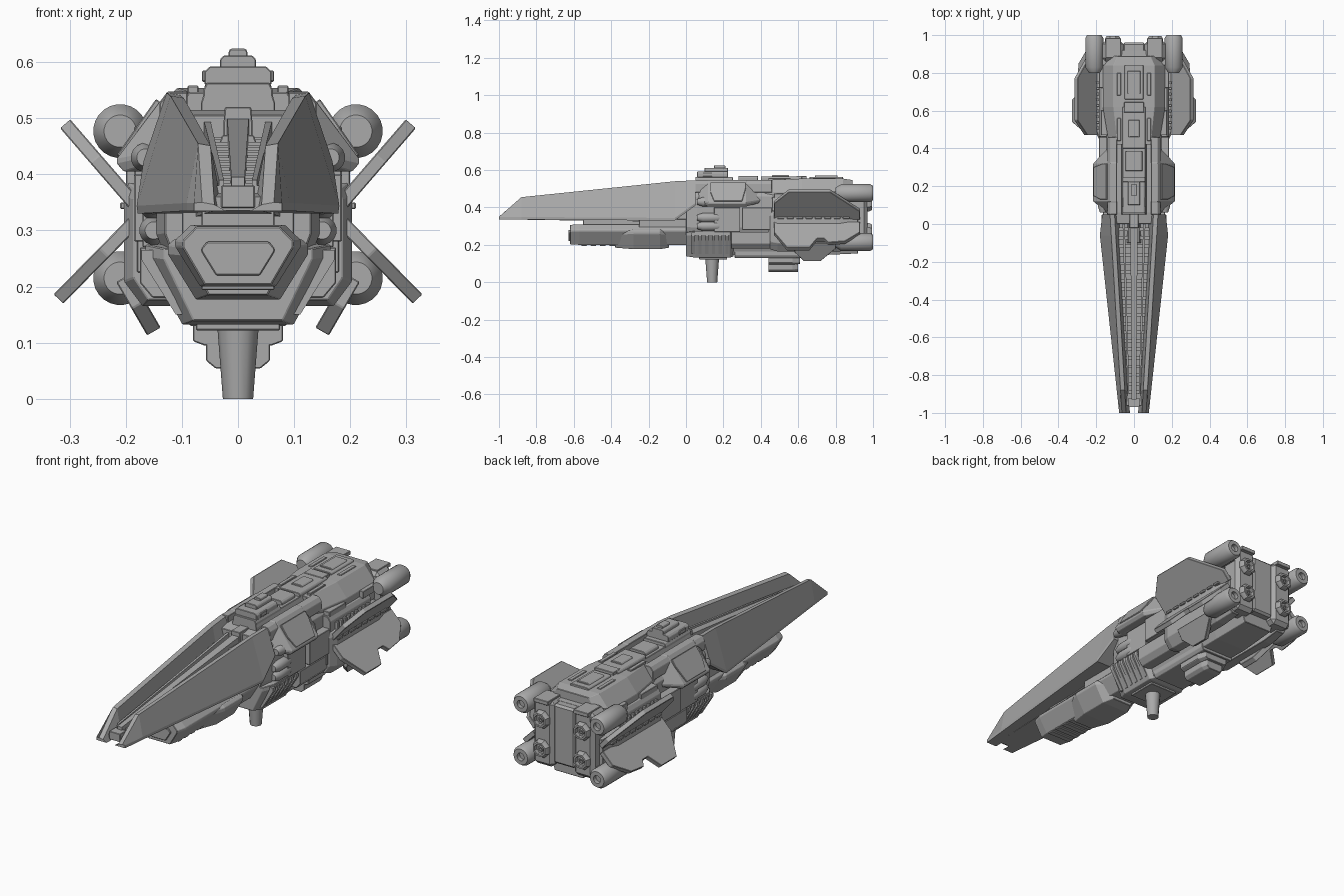
import bpy, bmesh, math
from mathutils import Matrix, Vector

cube = bpy.data.objects.get("Cube")
if cube:
    bpy.data.objects.remove(cube)

hull_grey = bpy.data.materials.new("hull grey")
hull_grey.use_nodes = True
hull_grey.diffuse_color = (.4, .4, .4, 1)
shader = next(node for node in hull_grey.node_tree.nodes if node.type == 'BSDF_PRINCIPLED')
shader.inputs["Base Color"].default_value = hull_grey.diffuse_color


def finish(name, bm, mirror=False, bevel=0, smooth=False):
    bmesh.ops.remove_doubles(bm, verts=bm.verts, dist=.00001)
    bmesh.ops.recalc_face_normals(bm, faces=bm.faces)
    mesh = bpy.data.meshes.new(name)
    bm.to_mesh(mesh)
    bm.free()
    mesh.materials.append(hull_grey)
    if smooth:
        mesh.shade_smooth()
        mesh.set_sharp_from_angle(angle=math.radians(35))
    obj = bpy.data.objects.new(name, mesh)
    bpy.context.collection.objects.link(obj)
    if mirror:
        obj.modifiers.new("mirror", 'MIRROR')
    if bevel:
        chamfer = obj.modifiers.new("chamfer", 'BEVEL')
        chamfer.width, chamfer.segments = bevel, 1


def skin(bm, rings):
    """Join equal closed rings of points with quads and cap both ends."""
    loops = [[bm.verts.new(point) for point in ring] for ring in rings]
    count = len(loops[0])
    for a, b in zip(loops, loops[1:]):
        for i in range(count):
            j = (i + 1) % count
            bm.faces.new((a[i], a[j], b[j], b[i]))
    bm.faces.new(loops[0])
    bm.faces.new(loops[-1])


def body(name, front, back, bottom, top, width, inner=0, crown=1, keel=1, shoulder=.7, hip=.3,
         nose=0, tail=0, pinch=.8, bevel=.002, repeats=1, pitch=0):
    """Eight-sided hull piece, mirrored to both sides if it has an inner edge.
    Crown and keel narrow its top and bottom; nose and tail are pinched end lengths."""
    bm = bmesh.new()
    outline = [(crown, 1), (1, shoulder), (1, hip), (keel, 0)]
    outline += [(0, 0), (0, 1)] if inner else [(-x, z) for x, z in reversed(outline)]
    stations = [(front, pinch if nose else 1), (back, pinch if tail else 1)]
    stations += [(front + nose, 1)] if nose else []
    stations += [(back - tail, 1)] if tail else []
    for n in range(repeats):
        rings = []
        for y, scale in sorted(stations):
            lift = (1 + scale) / 2
            rings.append([(inner + (width - inner) * x * scale, y + n * pitch,
                           bottom + (top - bottom) * (.5 + (z - .5) * lift)) for x, z in outline])
        skin(bm, rings)
    finish(name, bm, inner > 0, bevel)


def wedge(name, y, left, right, bottom, top, mirror=False):
    """Four-sided bar; every argument is a pair of front and back values."""
    bm = bmesh.new()
    skin(bm, [[(a, d, low), (b, d, low), (b, d, high), (a, d, high)]
              for d, a, b, low, high in zip(y, left, right, bottom, top)])
    finish(name, bm, mirror)


def tube(name, centres, radius, front, back, edge=.03, hole=.4, sides=24):
    """Cylinder along y with a chamfered front and a recess in the back, on both sides."""
    profile = [(0, front), (radius * .6, front), (radius, front + edge), (radius, back - edge / 2),
               (radius * .8, back), (radius * hole, back), (radius * hole, back - .02), (0, back - .02)]
    bm = bmesh.new()
    turns = [math.tau * (i + .5) / sides for i in range(sides)]
    for x, z in centres:
        skin(bm, [[(x + r * math.cos(a), y, z + r * math.sin(a)) for a in turns] for r, y in profile])
    finish(name, bm, True, smooth=True)


def fin(name, root, tip, front, back, tip_front, tip_back, lead=.5, trail=.3, notch=None, thick=.024):
    """Flat plate leaning from root to tip in x and z, with cut corners."""
    outline = [(front, 0), (front, lead), (tip_front, 1)]
    if notch:
        outline += [(notch - .06, 1), (notch - .02, .65), (notch + .02, .65), (notch + .04, .8)]
    outline += [(tip_back, .75 if notch else 1), (back, trail), (back, 0)]
    base = Vector((root[0], 0, root[1]))
    span = Vector((tip[0], 0, tip[1])) - base
    normal = span.normalized().cross(Vector((0, 1, 0))) * thick / 2
    bm = bmesh.new()
    skin(bm, [[base + span * s + Vector((0, y, 0)) + normal * k for y, s in outline] for k in (-1, 1)])
    finish(name, bm, True, .002)


# Long prow armour: widths grow steadily aft, the heel is cut upward
bm = bmesh.new()
rings = []
for y, foot, ridge in ((-1, .335, .35), (-.88, .335, .455), (-.06, .33, .54), (.05, .41, .545)):
    aft = y + 1
    tuck = (foot - .33) * .3
    rings.append([(.08 + .105 * aft - tuck, y, foot), (.08 + .107 * aft - tuck, y, foot + .014),
                  (.064 + .06 * aft, y, ridge), (.042 + .058 * aft, y, ridge - .004),
                  (.022 + .04 * aft, y, foot)])
skin(bm, rings)
finish("prow_armour", bm, mirror=True)

# Prow trough with spine, rails and cross ribs
wedge("prow_floor", y=(-.96, .06), left=(-.04, -.09), right=(.04, .09), bottom=(.336, .32), top=(.36, .46))
wedge("prow_spine", y=(-.93, .08), left=(-.012, -.02), right=(.012, .02), bottom=(.35, .45), top=(.395, .51))
wedge("prow_rail", y=(-.9, .06), left=(.025, .05), right=(.034, .062), bottom=(.35, .45), top=(.39, .5),
      mirror=True)
bm = bmesh.new()
rib_count = 22
for i in range(rib_count):
    aft = i / rib_count
    half, low, start = .042 + .05 * aft, .35 + .1 * aft, aft - .9
    skin(bm, [[(-half, y, low), (half, y, low), (half, y, low + .03), (-half, y, low + .03)]
              for y in (start, start + .018)])
finish("prow_ribs", bm)
body("prow_tip_clamp", front=-.97, back=-.92, bottom=.34, top=.38, width=.03)
body("spine_foot", front=-.1, back=.04, bottom=.36, top=.47, width=.04, crown=.7)
body("spine_root", front=-.02, back=.07, bottom=.42, top=.52, width=.026, crown=.9)

# Lower prow with a framed front face
body("lower_prow", front=-.62, back=.02, bottom=.2, top=.31, width=.112, crown=.75, keel=.6,
     shoulder=.75, hip=.65, nose=.05, pinch=.88)
body("front_frame", front=-.628, back=-.6, bottom=.22, top=.28, width=.065, crown=.85, keel=.6,
     shoulder=.8, hip=.7)
body("prow_neck", front=-.55, back=.02, bottom=.28, top=.335, width=.065)
body("prow_collar", front=-.25, back=.02, bottom=.28, top=.338, width=.1)
body("prow_keel", front=-.38, back=-.09, bottom=.177, top=.285, width=.125, crown=.9, keel=.6,
     shoulder=.9, hip=.75, nose=.1, tail=.05, pinch=.7)
body("keel_slats", front=-.56, back=-.53, bottom=.194, top=.21, width=.065, repeats=4, pitch=.05)

# Central hull with shoulder armour and side equipment
body("main_hull", front=0, back=.92, bottom=.145, top=.515, width=.145, crown=.7, keel=.6,
     shoulder=.85, hip=.4, nose=.06, tail=.2, pinch=.9)
body("shoulder_armour", front=.06, back=.4, bottom=.405, top=.548, width=.216, inner=.09, crown=.28,
     keel=.9, shoulder=.16, hip=.1, nose=.06, tail=.08, pinch=.4)
body("shoulder_rail", front=.05, back=.46, bottom=.48, top=.546, width=.14, inner=.09, crown=.7, hip=.5)
fin("shoulder_plate", root=(.14, .53), tip=(.21, .43), front=.13, back=.32, tip_front=.15, tip_back=.3,
    thick=.015)
body("side_locker", front=.15, back=.29, bottom=.27, top=.4, width=.17, inner=.12)
body("side_engine_box", front=.3, back=.46, bottom=.28, top=.4, width=.185, inner=.12)
body("side_lower_box", front=.24, back=.46, bottom=.18, top=.27, width=.175, inner=.1, keel=.7)
tube("side_tanks", centres=[(.165, .43), (.15, .345), (.15, .3)], radius=.026, front=.06, back=.18, sides=16)

# Ventral vented block and post
body("ventral_block", front=0, back=.255, bottom=.132, top=.275, width=.165, keel=.6,
     shoulder=.9, hip=.85, nose=.05, tail=.02)
body("vent_ribs", front=.03, back=.048, bottom=.15, top=.265, width=.172, inner=.1, keel=.15,
     shoulder=.9, hip=.85, bevel=0, repeats=6, pitch=.036)
body("post_mount", front=.07, back=.22, bottom=.122, top=.14, width=.075)
bm = bmesh.new()
bmesh.ops.create_cone(bm, cap_ends=True, segments=12, radius1=.027, radius2=.037, depth=.13,
                      matrix=Matrix.Translation((0, .14, .065)))
finish("ventral_post", bm, smooth=True)

# Belly and rear ventral bay
body("rear_bay", front=.44, back=.61, bottom=.095, top=.17, width=.08, keel=.75, hip=.1, tail=.04)
body("rear_bay_floor", front=.44, back=.6, bottom=.054, top=.1, width=.057, keel=.7, tail=.03)
body("belly_plate", front=.26, back=.62, bottom=.13, top=.18, width=.095, keel=.9)
body("tail_plate", front=.6, back=.88, bottom=.16, top=.2, width=.08, keel=.8)

# Rear upper hull, side nacelles and their fittings
body("rear_upper_hull", front=.42, back=.89, bottom=.4, top=.554, width=.165, crown=.66,
     shoulder=.55, nose=.2, tail=.05)
body("side_nacelle", front=.45, back=.92, bottom=.165, top=.385, width=.203, inner=.12, crown=.9,
     keel=.6, shoulder=.9, hip=.2, nose=.04, tail=.1)
body("nacelle_front_panel", front=.44, back=.46, bottom=.225, top=.34, width=.18, inner=.14)
body("nacelle_slots", front=.49, back=.525, bottom=.338, top=.35, width=.21, inner=.18, repeats=8, pitch=.05)
body("upper_side_ribs", front=.5, back=.515, bottom=.37, top=.42, width=.2, inner=.16, repeats=9, pitch=.03)
body("upper_side_box", front=.46, back=.78, bottom=.38, top=.455, width=.185, inner=.12, crown=.8)
body("upper_side_cap", front=.47, back=.6, bottom=.44, top=.475, width=.175, inner=.13)

# Raised blocks along the deck
body("front_deck", front=.05, back=.44, bottom=.48, top=.548, width=.066, crown=.9)
body("forward_hatch", front=.28, back=.385, bottom=.54, top=.568, width=.045, crown=.8)
body("middle_hatch", front=.4, back=.62, bottom=.54, top=.565, width=.06, crown=.9)
body("middle_hatch_cap", front=.46, back=.55, bottom=.55, top=.573, width=.03, crown=.8)
body("deck_bridge", front=.59, back=.645, bottom=.54, top=.568, width=.052)
body("rear_hatch", front=.66, back=.84, bottom=.545, top=.564, width=.05, crown=.9)
body("rear_hatch_cap", front=.69, back=.81, bottom=.55, top=.571, width=.035, crown=.8)
body("deck_strips", front=.44, back=.56, bottom=.53, top=.558, width=.09, inner=.07, repeats=2, pitch=.24)

# Bridge tower
body("bridge_base", front=.05, back=.25, bottom=.52, top=.563, width=.062, crown=.9)
body("bridge_room", front=.06, back=.225, bottom=.56, top=.592, width=.06, crown=.85)
body("bridge_roof", front=.1, back=.225, bottom=.588, top=.612, width=.032, crown=.8)
body("bridge_mast", front=.15, back=.21, bottom=.605, top=.624, width=.017, crown=.8)
body("bridge_wings", front=.09, back=.14, bottom=.565, top=.585, width=.064, inner=.035)

# Crossed fins
fin("upper_fin", root=(.18, .342), tip=(.308, .49), front=.47, back=.93, tip_front=.55, tip_back=.77, lead=.58)
fin("lower_fin", root=(.185, .315), tip=(.32, .178), front=.47, back=.93, tip_front=.54, tip_back=.85,
    lead=.4, trail=.4, notch=.72)
fin("belly_fin", root=(.205, .215), tip=(.15, .12), front=.58, back=.8, tip_front=.63, tip_back=.72, thick=.028)

# Corner pods and their struts
tube("corner_pods", centres=[(.21, .477), (.21, .215)], radius=.048, front=.8, back=1)
body("upper_pod_strut", front=.84, back=.95, bottom=.445, top=.495, width=.2, inner=.12)
body("lower_pod_strut", front=.84, back=.95, bottom=.195, top=.245, width=.2, inner=.12)
body("pod_feed", front=.72, back=.84, bottom=.45, top=.485, width=.185, inner=.14)

# Engine housings with paired nozzles
body("engine_housing", front=.86, back=.97, bottom=.185, top=.515, width=.168, inner=.055, bevel=.018)
body("engine_centre", front=.86, back=.96, bottom=.21, top=.505, width=.06, bevel=.01)
nozzle_x = .112
nozzles = [(nozzle_x, .275), (nozzle_x, .42)]
tube("nozzles", nozzles, radius=.045, front=.94, back=.995, hole=.6, sides=8)
tube("nozzle_cores", nozzles, radius=.014, front=.94, back=.985, edge=.01, sides=12)
body("engine_top_caps", front=.88, back=.985, bottom=.5, top=.52, width=.15, inner=.07)
